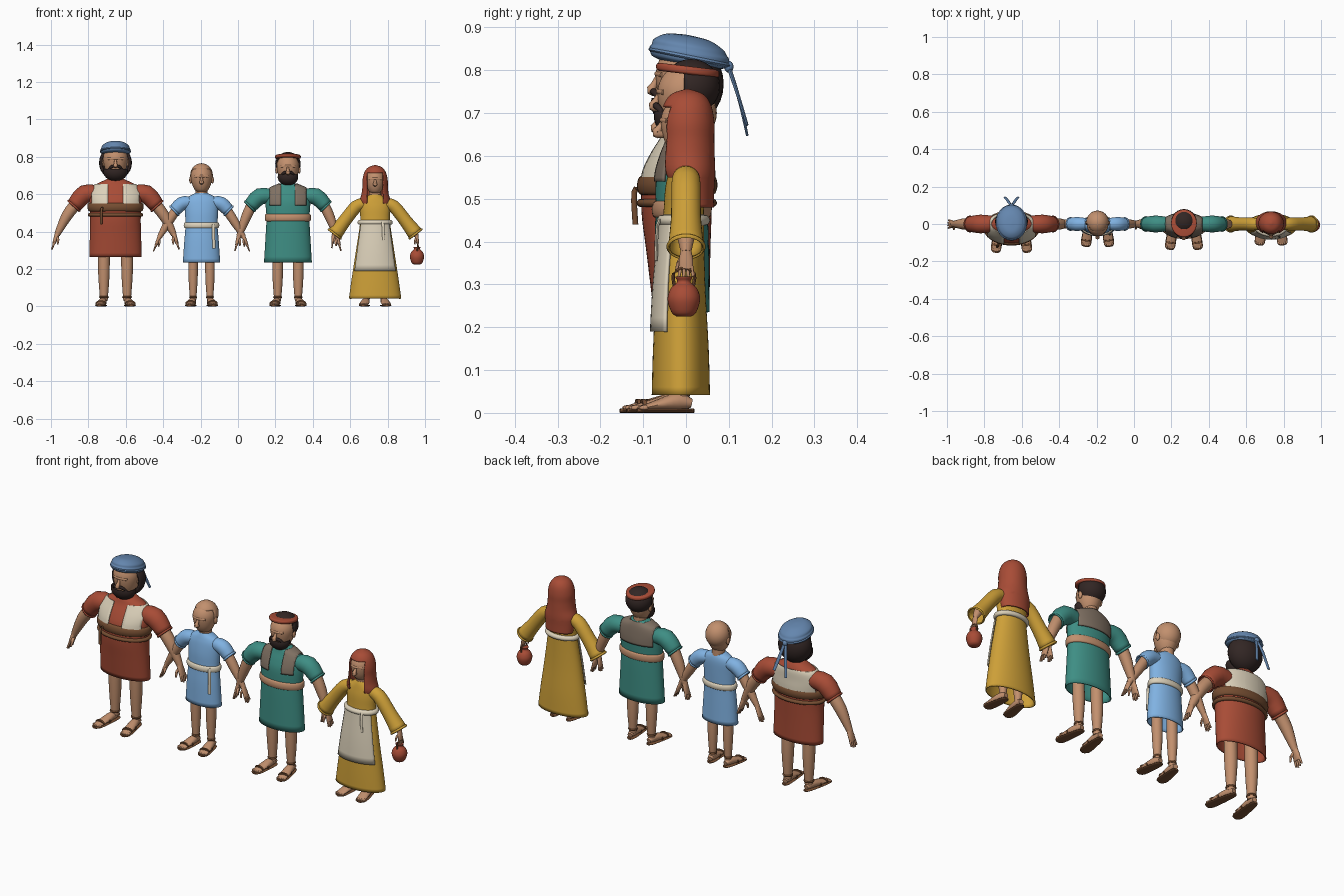
import bpy, bmesh, math
from mathutils import Vector

cube = bpy.data.objects.get("Cube")
if cube:
    bpy.data.objects.remove(cube, do_unlink=True)


def material(name, rgb):
    col = [(c / 255 / 12.92 if c < 11 else ((c / 255 + .055) / 1.055) ** 2.4) for c in rgb] + [1]
    m = bpy.data.materials.new(name)
    m.use_nodes = True
    m.diffuse_color = col
    m.node_tree.nodes["Principled BSDF"].inputs["Base Color"].default_value = col
    return m


SKIN = material("tan skin", (194, 144, 110))
RUST = material("rust cloth", (168, 76, 54))
SLATE = material("slate blue cloth", (100, 134, 174))
SKY = material("sky blue cloth", (128, 178, 226))
TEAL = material("teal cloth", (62, 142, 132))
GOLD = material("golden cloth", (206, 160, 56))
CREAM = material("cream cloth", (220, 209, 186))
HAIR = material("dark hair", (50, 38, 36))
LEATHER = material("brown leather", (118, 78, 50))
TAUPE = material("taupe cloth", (128, 113, 99))

who, origin = "", 0.0   # figure being built


def skin(name, rows, mat, cap=(1, 1), cuts=(), keep=None, thick=0):
    """Join rows of points into a surface, cut it, keep some faces, thicken it."""
    bm = bmesh.new()
    vs = [[bm.verts.new(p) for p in row] for row in rows]
    n = len(vs[0])
    for a, b in zip(vs, vs[1:]):
        for i in range(n):
            bm.faces.new((a[i], a[(i + 1) % n], b[(i + 1) % n], b[i]))
    for row, on in ((vs[0], cap[0]), (vs[-1], cap[1])):
        if on:
            bm.faces.new(row)
    bmesh.ops.remove_doubles(bm, verts=bm.verts, dist=1e-5)
    for axis, value in cuts:
        no = Vector([axis == i for i in range(3)])
        geom = bm.verts[:] + bm.edges[:] + bm.faces[:]
        bmesh.ops.bisect_plane(bm, geom=geom, plane_co=no * value, plane_no=no)
    if keep:
        out = [f for f in bm.faces if not keep(*f.calc_center_median())]
        bmesh.ops.delete(bm, geom=out, context="FACES")
    bmesh.ops.recalc_face_normals(bm, faces=bm.faces)
    me = bpy.data.meshes.new(name)
    bm.to_mesh(me)
    bm.free()
    me.materials.append(mat)
    ob = bpy.data.objects.new(who + "_" + name, me)
    ob.location.x = origin
    bpy.context.collection.objects.link(ob)
    bpy.ops.object.select_all(action="DESELECT")
    ob.select_set(True)
    bpy.context.view_layer.objects.active = ob
    bpy.ops.object.shade_smooth_by_angle(angle=math.radians(45))
    if thick:
        mod = ob.modifiers.new("thickness", "SOLIDIFY")
        mod.thickness, mod.offset = thick, -1
    return ob


def smooth(rings, steps=4):
    """Pass a smooth curve through a list of equal-length tuples."""
    r = [Vector(q) for q in rings]
    out = []
    for i in range(len(r) - 1):
        a, b, c, d = r[max(i - 1, 0)], r[i], r[i + 1], r[min(i + 2, len(r) - 1)]
        for k in range(steps):
            t = k / steps
            out.append(b + (c - a) * (t / 2) + (a * 2 - b * 5 + c * 4 - d) * (t * t / 2)
                       + (b * 3 - a - c * 3 + d) * (t ** 3 / 2))
    return out + [r[-1]]


def loft(name, rings, mat, grow=0, cx=0, tilt=0, sides=48, **kw):
    """Stack of ellipses, each (z, half width, half depth, y centre)."""
    rows = []
    for z, rx, ry, cy in smooth(rings):
        row = []
        for i in range(sides):
            a = math.tau * i / sides
            y = cy + (abs(ry) + grow) * math.sin(a)
            row.append((cx + (abs(rx) + grow) * math.cos(a), y, z + tilt * y))
        rows.append(row)
    return skin(name, rows, mat, **kw)


def ball(name, c, r, mat, n=24, **kw):
    rows = [[(c[0] + r[0] * math.sin(p) * math.cos(a), c[1] + r[1] * math.sin(p) * math.sin(a),
              c[2] - r[2] * math.cos(p)) for a in (math.tau * i / n for i in range(n))]
            for p in (math.pi * j / 14 for j in range(15))]
    return skin(name, rows, mat, cap=(0, 0), **kw)


def tube(name, pts, radii, mat, sides=16, **kw):
    """Sweep an ellipse along points; a radius may be (across, deep)."""
    pts = [Vector(p) for p in pts]
    if not isinstance(radii, list):
        radii = [radii] * len(pts)
    radii = [r if isinstance(r, tuple) else (r, r) for r in radii]
    both = smooth([tuple(p) + r for p, r in zip(pts, radii)], 3)
    path = [Vector(q[:3]) for q in both]
    rows = []
    for i, q in enumerate(both):
        t = (path[min(i + 1, len(path) - 1)] - path[max(i - 1, 0)]).normalized()
        ref = Vector((0, 0, 1)) if abs(t.y) > .75 else Vector((0, 1, 0))
        u = ref.cross(t).normalized()
        v = t.cross(u)
        rows.append([path[i] + u * (q[3] * math.cos(a)) + v * (q[4] * math.sin(a))
                     for a in (math.tau * k / sides for k in range(sides))])
    return skin(name, rows, mat, **kw)


def at(body, z):
    for a, b in zip(body, body[1:]):
        if a[0] <= z <= b[0]:
            return Vector(a).lerp(Vector(b), (z - a[0]) / (b[0] - a[0]))


def belt(name, body, low, high, mat, grow=.009):
    rings = []
    for t, g in ((0, -.003), (.1, .6 * grow), (.5, grow), (.9, .6 * grow), (1, -.003)):
        z, rx, ry, cy = at(body, low + (high - low) * t)
        rings.append((z, rx + g, ry + g, cy))
    loft(name, rings, mat)


def limbs(sleeve, cuff, arm, k, cloth, leg_x, leg_top, sandals=True):
    for s, side in ((1, "left"), (-1, "right")):
        # Sleeve, forearm and hand
        place = lambda p: Vector((s * p[0], 0, p[1]))
        tube(side + "_sleeve", [place(p) for p in sleeve], cuff, cloth, 24, cap=(1, 0), thick=.005)
        a, b = place(sleeve[-2]), place(sleeve[-1])
        d = (b - a).normalized() * .006
        tube(side + "_cuff", [b - d, b, b + d], [cuff[-1], cuff[-1] + .004, cuff[-1]], cloth, 24,
             cap=(0, 0), thick=.005)
        w, tip = place(arm[-2]), place(arm[-1])
        tube(side + "_forearm", [place(p) for p in arm[:-1]], [.03 * k, .028 * k, .015 * k], SKIN)
        d = tip - w
        tube(side + "_palm", [w - d * .1, w + d * .3, w + d * .6],
             [(.013 * k, .015 * k), (.011 * k, .021 * k), (.008 * k, .02 * k)], SKIN)
        for i in range(4):
            off = Vector((0, (i - 1.5) * .0105 * k, 0))
            tube(side + "_finger", [w + d * .5 + off, w + d * (1 - .08 * abs(i - 1.3)) + off * 1.3],
                 [.006 * k, .004 * k], SKIN, 8)
        out = Vector((-s * .02, -.028, 0)) * k
        tube(side + "_thumb", [w + d * .1, w + d * .35 + out * .7, w + d * .65 + out],
             [.009 * k, .007 * k, .004 * k], SKIN, 8)
        # Leg, foot and sandal
        x = s * leg_x
        tube(side + "_leg", [(x, -.015, leg_top), (x, -.012, leg_top * .55), (x, -.012, .03)],
             [.03 * k, .029 * k, .019 * k], SKIN, 20)
        toe = x + s * .022 * k
        path = lambda t, z: (x + (toe - x) * t, .012 - .152 * k * t, z)
        tube(side + "_foot", [path(0, .022), path(.25, .027), path(.6, .02), path(.92, .012), path(.98, .011)],
             [(.013, .011), (.02, .02), (.025, .013), (.023, .006), (.014, .004)], SKIN)
        for i in range(5):
            c = Vector(path(.95 - .02 * abs(i - 1.5), .012)) + Vector((s * (i - 2) * .0095, 0, 0))
            ball(side + "_toe", c, (.006, .011, .006), SKIN, 8)
        tube(side + "_sole", [path(-.04, .005), path(.1, .005), path(.65, .005), path(.95, .005), path(1.04, .005)],
             [(.01, .005), (.021, .005), (.028, .005), (.026, .005), (.012, .005)], LEATHER)
        if sandals:
            loft(side + "_ankle_strap", [(.045, .022 * k, .022 * k, -.012), (.05, .025 * k, .025 * k, -.012),
                                         (.055, .022 * k, .022 * k, -.012)], LEATHER, cx=x, sides=20)
            for t, r in ((.48, (.026, .018)), (.74, (.027, .014))):
                tube(side + "_foot_strap", [path(t, .019), path(t + .06, .018)], r, LEATHER)


def head(low, high, rx, ry, cy=0):
    h = high - low
    loft("head", [(low + h * t, rx * f, ry * f, cy - .006 * (1 - t)) for t, f in
                  ((0, .35), (.08, .62), (.3, .88), (.6, 1), (.82, .82), (.95, .45), (1, .05))], SKIN)
    tube("neck", [(0, .005, low - .05), (0, .003, low + h * .3)], .033, SKIN)
    front = cy - ry
    tube("nose", [(0, front + .004, low + h * .56), (0, front - .006, low + h * .44),
                  (0, front - .012, low + h * .36), (0, front + .006, low + h * .33)],
         [.006, .008, .012, .007], SKIN, 12)
    tube("brow", [(-rx * .6, front + .014, low + h * .57), (0, front + .001, low + h * .58),
                  (rx * .6, front + .014, low + h * .57)], .007, SKIN, 10)
    for s in (1, -1):
        ball("ear", (s * rx, cy + .005, low + h * .45), (.008, .012, .02), SKIN, 12)


def beard(c, r, top, lip):
    ball("beard", c, r, HAIR, cuts=[(2, top)], keep=lambda x, y, z: z < top)
    for s in (1, -1):
        tube("moustache", [(0, lip[0], lip[1]), (s * .02, lip[0] + .005, lip[1] - .002),
                           (s * .04, lip[0] + .022, lip[1] - .022)], [.007, .008, .004], HAIR, 10)


# Elder with rust robe, cream yoke and wrapped cap
who, origin = "elder", -.655
robe = [(.265, .14, .067, -.012), (.38, .137, .075, -.018), (.47, .135, .082, -.022), (.55, .14, .082, -.02),
        (.60, .14, .07, -.012), (.645, .115, .055, 0), (.67, .07, .045, 0), (.685, .036, .034, 0)]
loft("robe", robe, RUST, cap=(0, 1), thick=.006)
loft("yoke", robe, CREAM, .007, cuts=[(0, .04), (0, -.04), (0, .128), (0, -.128), (1, 0), (2, .55), (2, .655)],
     keep=lambda x, y, z: .55 < z < .655 and abs(x) < .128 and (y > 0 or abs(x) > .04), thick=.005)
belt("wide_belt", robe, .508, .555, LEATHER, .012)
belt("belt_cord", robe, .48, .5, LEATHER, .012)
tube("cord_tail", [(-.07, -.105, .525), (-.075, -.121, .515), (-.077, -.118, .44)], .007, LEATHER, 10)
limbs([(.09, .603), (.165, .60), (.222, .538)], [.042, .05, .041],
      [(.21, .55), (.26, .485), (.312, .385), (.341, .303)], 1.05, RUST, .062, .32)
head(.69, .865, .066, .068)
ball("hair", (0, .014, .768), (.088, .074, .09), HAIR, cuts=[(1, -.012)], keep=lambda x, y, z: y > -.012, thick=.012)
beard((0, -.03, .723), (.066, .052, .053), .735, (-.078, .75))
cap = [(.815, .066, .07, .008), (.822, .078, .088, .008), (.84, .08, .093, .008), (.848, .076, .088, .008),
       (.862, .07, .08, .006), (.878, .042, .05, .004), (.883, .005, .006, .002)]
loft("cap", cap, SLATE, tilt=-.16)
loft("cap_roll", [(.826, .078, .088, .008), (.831, .084, .096, .008), (.838, .079, .09, .008)], SLATE, tilt=-.2)
ball("cap_knot", (0, .1, .808), (.014, .011, .014), SLATE, 14)
for s in (1, -1):
    tube("cap_tail", [(s * .004, .1, .806), (s * .018, .122, .74), (s * .035, .143, .66 + s * .012)],
         [(.007, .005), (.009, .004), (.008, .003)], SLATE, 10)

# Boy with sky blue tunic
who, origin = "boy", -.195
tunic = [(.235, .1, .055, -.01), (.35, .092, .052, -.01), (.43, .086, .048, -.008), (.5, .088, .048, -.006),
         (.555, .09, .045, -.002), (.583, .075, .04, 0), (.6, .045, .034, 0), (.608, .03, .03, 0)]
loft("tunic", tunic, SKY, cap=(0, 1), thick=.005)
belt("sash", tunic, .418, .45, CREAM)
tube("sash_tail", [(.06, -.045, .44), (.064, -.054, .425), (.066, -.056, .31)], [(.008, .005)] * 3, CREAM, 10)
limbs([(.055, .558), (.105, .55), (.145, .512)], [.03, .037, .033],
      [(.13, .525), (.175, .455), (.226, .37), (.258, .293)], .85, SKY, .045, .28)
head(.612, .757, .058, .062, .002)
ball("hair_cap", (0, .009, .7), (.061, .063, .066), SKIN, cuts=[(1, -.005), (2, .735)],
     keep=lambda x, y, z: y > -.005 or z > .735, thick=.004)

# Man with teal tunic and taupe vest
who, origin = "man", .267
coat = [(.235, .128, .065, -.01), (.4, .118, .063, -.01), (.475, .115, .061, -.01), (.55, .12, .062, -.008),
        (.595, .12, .055, -.004), (.63, .1, .046, 0), (.65, .06, .04, 0), (.66, .034, .034, 0)]
loft("tunic", coat, TEAL, cap=(0, 1), thick=.006)
loft("vest", coat, TAUPE, .008, cuts=[(0, .038), (0, -.038), (0, .098), (0, -.098), (1, 0), (2, .54)],
     keep=lambda x, y, z: z > .54 and abs(x) < .098 and abs(x) > (.038 if y < 0 else -1) and z < .655, thick=.006)
belt("waist_sash", coat, .455, .495, SKIN)
limbs([(.08, .588), (.15, .588), (.203, .535)], [.036, .045, .038],
      [(.19, .55), (.225, .475), (.262, .375), (.284, .295)], .95, TEAL, .055, .28)
head(.66, .815, .06, .064)
ball("hair", (0, .012, .762), (.068, .068, .064), HAIR, cuts=[(1, -.005), (2, .8)],
     keep=lambda x, y, z: y > -.005 or z > .8, thick=.008)
loft("headband", [(.791, .062, .066, .004), (.795, .068, .073, .004), (.806, .068, .073, .004), (.81, .062, .066, .004)],
     RUST, tilt=-.12)
beard((0, -.03, .692), (.055, .045, .045), .705, (-.072, .717))

# Woman with golden dress, apron, headscarf and jug
who, origin = "woman", .733
dress = [(.042, .14, .068, -.012), (.15, .125, .065, -.012), (.3, .102, .057, -.012), (.45, .08, .048, -.006),
         (.52, .082, .046, -.003), (.558, .08, .042, 0), (.583, .05, .036, 0), (.598, .03, .03, 0)]
loft("dress", dress, GOLD, cap=(0, 1), thick=.006)
loft("apron", dress, CREAM, .009, cuts=[(2, .19), (2, .452)], thick=.006,
     keep=lambda x, y, z: .19 < z < .452 and y < -.012 and abs(x) < .865 * (at(dress, z)[1] + .009))
belt("apron_tie", dress, .437, .463, CREAM, .014)
tube("tie_tail", [(.04, -.05, .455), (.042, -.066, .44), (.046, -.07, .355)], [(.007, .004)] * 3, CREAM, 10)
limbs([(.055, .548), (.1, .535), (.165, .455), (.216, .388)], [.03, .034, .035, .042],
      [(.17, .45), (.2, .42), (.222, .375), (.232, .31)], .8, GOLD, .045, .2, False)
head(.605, .74, .052, .056)
loft("headscarf", [(.48, .075, .045, .02), (.52, .08, .052, .014), (.56, .084, .062, .006), (.6, .073, .064, .003),
                   (.64, .068, .063, .003), (.68, .067, .063, .003), (.72, .056, .055, .003), (.745, .035, .036, .003),
                   (.756, .004, .004, .003)], RUST,
     cuts=[(0, .044), (0, -.044), (1, .0), (2, .715), (2, .55)], thick=.006, cap=(0, 1),
     keep=lambda x, y, z: y > 0 or z > .715 or (abs(x) > .044 and z > .55))
loft("jug", [(.225, .017, .017, -.005), (.235, .029, .029, -.005), (.265, .038, .038, -.005), (.29, .031, .031, -.005),
             (.305, .016, .016, -.005), (.315, .019, .019, -.005), (.318, .02, .02, -.005)], RUST, cx=.224)
for s in (1, -1):
    tube("jug_handle", [(.226, -.005 + s * .022, .295), (.228, -.005 + s * .024, .325), (.23, -.005, .34)],
         .004, LEATHER, 8)
